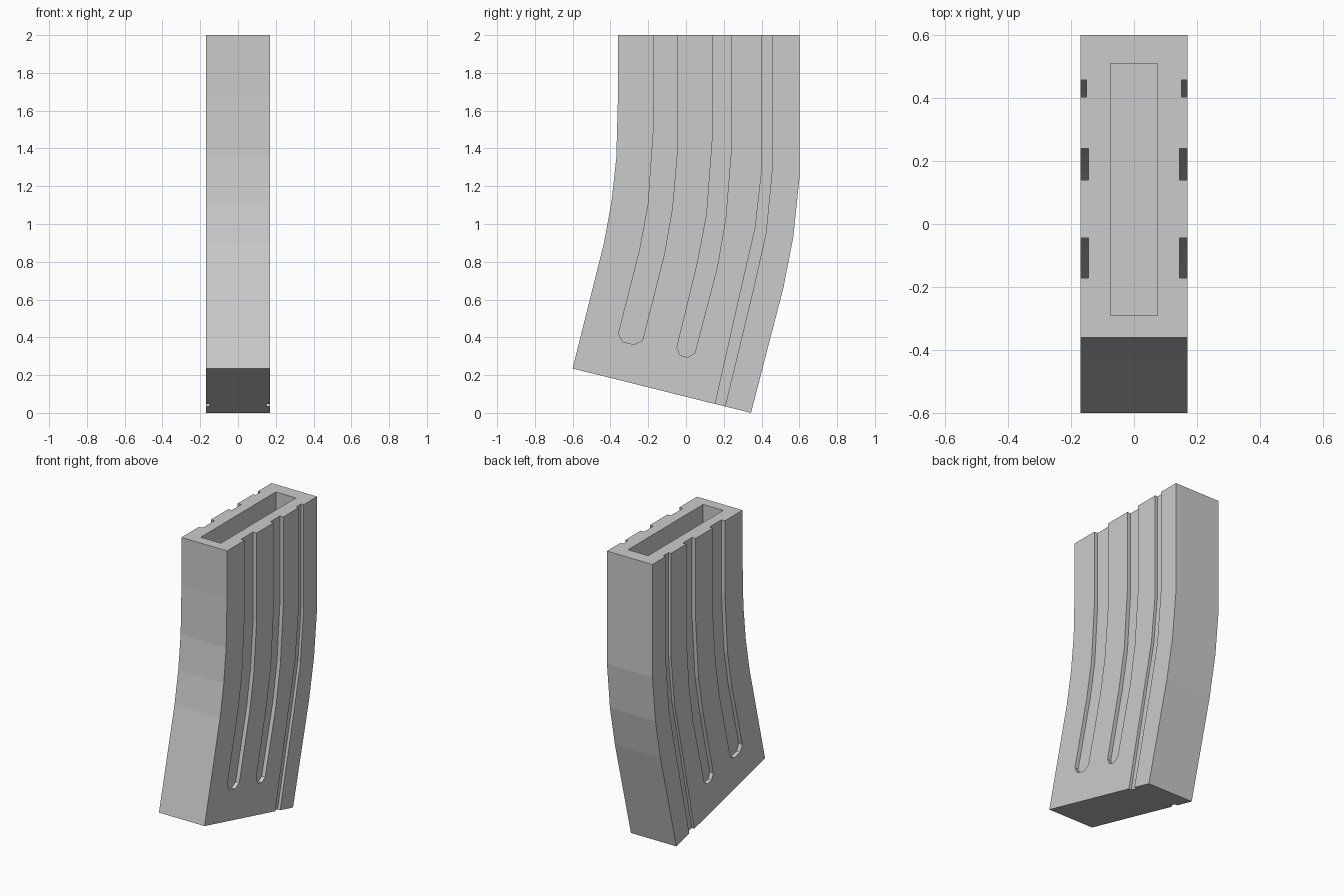
import bpy, bmesh

cube = bpy.data.objects.get("Cube")
if cube:
    bpy.data.objects.remove(cube, do_unlink=True)

GREY = (0.6, 0.6, 0.6, 1)
grey = bpy.data.materials.new("plain grey")
grey.use_nodes = True
grey.diffuse_color = GREY
grey.node_tree.nodes["Principled BSDF"].inputs["Base Color"].default_value = GREY


def slab(name, outline, x0, x1):
    """Extrude a side outline of (y, z) points from x0 to x1."""
    bm = bmesh.new()
    face = bm.faces.new([bm.verts.new((x0, y, z)) for y, z in outline])
    ext = bmesh.ops.extrude_face_region(bm, geom=[face])
    moved = [v for v in ext["geom"] if isinstance(v, bmesh.types.BMVert)]
    bmesh.ops.translate(bm, verts=moved, vec=(x1 - x0, 0, 0))
    bmesh.ops.recalc_face_normals(bm, faces=bm.faces)
    mesh = bpy.data.meshes.new(name)
    bm.to_mesh(mesh)
    bm.free()
    mesh.materials.append(grey)
    obj = bpy.data.objects.new(name, mesh)
    bpy.context.collection.objects.link(obj)
    return obj


def cut(target, cutter):
    """Subtract the cutter from the target, then discard it."""
    cutter.hide_render = True
    mod = target.modifiers.new("cut", "BOOLEAN")
    mod.operation = "DIFFERENCE"
    mod.solver = "EXACT"
    mod.object = cutter
    bpy.context.view_layer.objects.active = target
    bpy.ops.object.modifier_apply(modifier=mod.name)
    bpy.data.objects.remove(cutter, do_unlink=True)


HALF = 0.17
OVER = 2.1

# Curved box body
front_edge = [(-0.36, 2), (-0.36, 1.68), (-0.369, 1.35), (-0.394, 1.12),
              (-0.434, 0.9), (-0.6, 0.235)]
back_edge = [(0.344, 0), (0.515, 0.66), (0.568, 0.93), (0.6, 1.24), (0.6, 2)]
body = slab("curved_body", front_edge + back_edge, -HALF, HALF)

# Side grooves: (depth, outline running down one edge and up the other)
grooves = [
    (0.026, [(-0.172, OVER), (-0.172, 1.5), (-0.2, 1.1), (-0.245, 0.86),
             (-0.357, 0.42), (-0.335, 0.377), (-0.275, 0.362), (-0.23, 0.385),
             (-0.115, 0.84), (-0.073, 1.08), (-0.045, 1.4), (-0.045, OVER)]),
    (0.026, [(0.14, OVER), (0.14, 1.45), (0.11, 1.05), (0.06, 0.79),
             (-0.048, 0.345), (-0.03, 0.305), (0.01, 0.295), (0.047, 0.318),
             (0.165, 0.77), (0.21, 1.03), (0.24, 1.4), (0.24, OVER)]),
    (0.019, [(0.403, OVER), (0.403, 1.3), (0.367, 0.98), (0.3, 0.69),
             (0.128, -0.07), (0.178, -0.085), (0.355, 0.65), (0.423, 0.95),
             (0.457, 1.3), (0.457, OVER)]),
]
for depth, outline in grooves:
    for side in (-1, 1):
        cut(body, slab("groove_cutter", outline,
                       side * (HALF - depth), side * (HALF + 0.1)))

# Open pocket in the top
pocket = [(-0.29, OVER), (-0.29, 1.6), (0.51, 1.6), (0.51, OVER)]
cut(body, slab("pocket_cutter", pocket, -0.075, 0.075))
